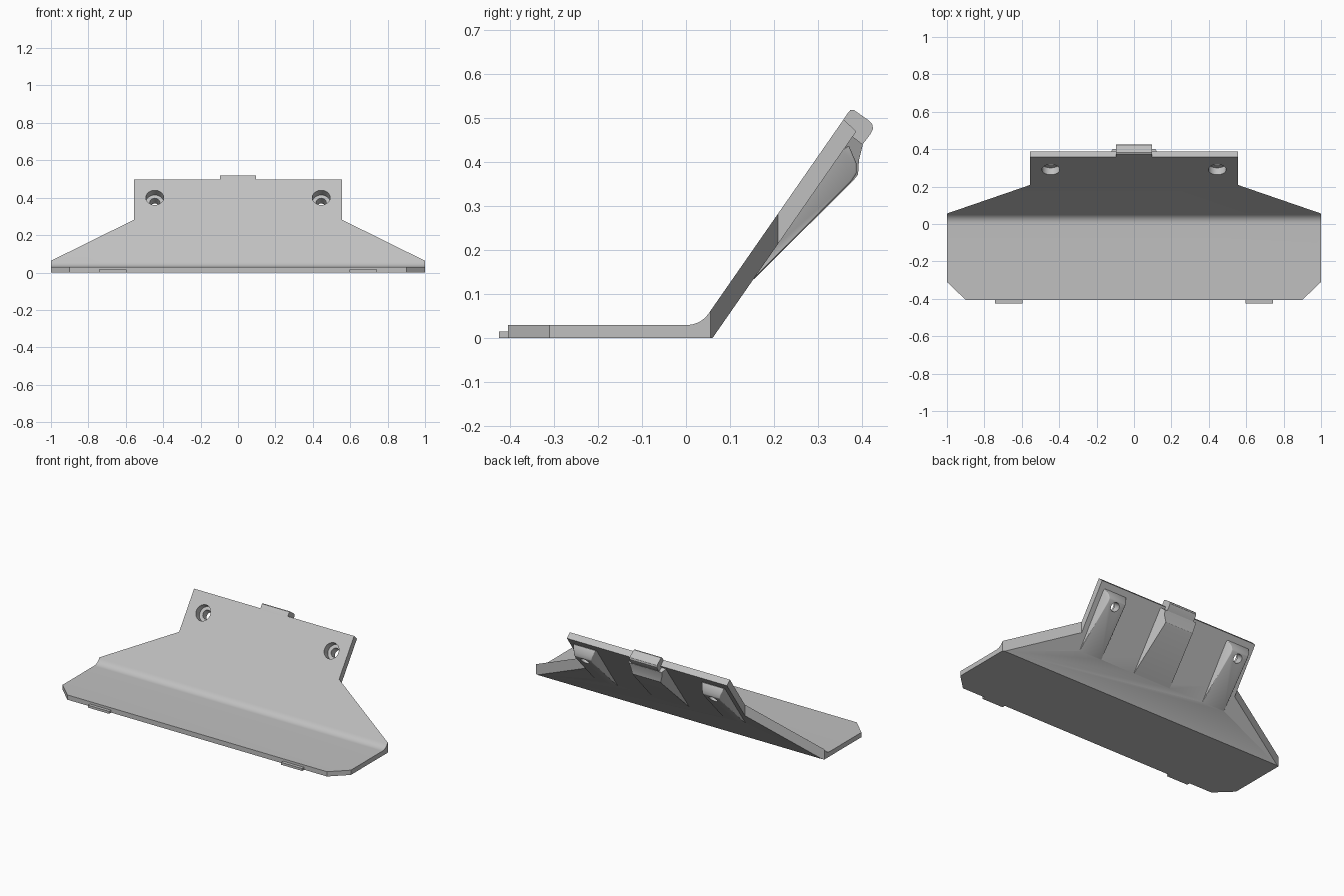
import bpy, bmesh, math
from mathutils import Vector

if "Cube" in bpy.data.objects:
    bpy.data.objects.remove(bpy.data.objects["Cube"], do_unlink=True)

grey = bpy.data.materials.new("light_grey_plastic")
grey.use_nodes = True
COLOUR = (0.53, 0.53, 0.53, 1)
grey.diffuse_color = COLOUR
grey.node_tree.nodes["Principled BSDF"].inputs["Base Color"].default_value = COLOUR

# Slope of the upright plate: direction up it, and normal out of its back
ANGLE = math.atan2(0.82, 0.57)
UP = Vector((0, math.cos(ANGLE), math.sin(ANGLE)))
BACK = Vector((0, math.sin(ANGLE), -math.cos(ANGLE)))
ORIGIN = Vector((0, 0.012, 0))


def loft(name, ring_a, ring_b):
    """Closed solid between two matching rings of points."""
    bm = bmesh.new()
    a = [bm.verts.new(p) for p in ring_a]
    b = [bm.verts.new(p) for p in ring_b]
    bm.faces.new(a)
    bm.faces.new(b)
    for i in range(len(a)):
        j = (i + 1) % len(a)
        bm.faces.new((a[i], a[j], b[j], b[i]))
    bmesh.ops.recalc_face_normals(bm, faces=bm.faces)
    mesh = bpy.data.meshes.new(name)
    bm.to_mesh(mesh)
    bm.free()
    mesh.materials.append(grey)
    ob = bpy.data.objects.new(name, mesh)
    bpy.context.collection.objects.link(ob)
    return ob


def across(name, profile, x, half, taper=0.0):
    """Side profile (y, z) swept over x, narrowing as it leaves the plate's back."""
    def ring(side):
        pts = []
        for y, z in profile:
            depth = (Vector((0, y, z)) - ORIGIN).dot(BACK)
            inset = taper * max(0, depth - 0.04)
            pts.append((x + side * (half - inset), y, z))
        return pts
    return loft(name, ring(-1), ring(1))


def drill(name, x, up, radius, start, end):
    """Round cutter square to the sloping plate."""
    bpy.ops.mesh.primitive_cylinder_add(vertices=40, radius=radius, depth=end - start)
    ob = bpy.context.object
    ob.name = name
    ob.location = ORIGIN + UP * up + BACK * (start + end) / 2 + Vector((x, 0, 0))
    ob.rotation_euler = BACK.to_track_quat('Z', 'Y').to_euler()
    return ob


def combine(target, other, operation):
    """Apply a boolean and drop the helper."""
    mod = target.modifiers.new("join", 'BOOLEAN')
    mod.operation, mod.solver, mod.object = operation, 'EXACT', other
    bpy.ops.object.select_all(action='DESELECT')
    bpy.context.view_layer.objects.active = target
    target.select_set(True)
    bpy.ops.object.modifier_apply(modifier=mod.name)
    bpy.data.objects.remove(other, do_unlink=True)


def soften(ob, width):
    """Round the edges of a rib."""
    mod = ob.modifiers.new("round", 'BEVEL')
    mod.width, mod.segments, mod.limit_method = width, 3, 'ANGLE'
    mod.angle_limit = math.radians(25)
    bpy.context.view_layer.objects.active = ob
    bpy.ops.object.modifier_apply(modifier=mod.name)


# Bent plate: flat base, curved inner corner, sloping upright
p0, p1, p2 = Vector((0, 0.03)), Vector((0.033, 0.03)), Vector((0.052, 0.057))
bend = []
for i in range(11):
    t = i / 10
    bend.append(tuple(p0 * (1 - t) ** 2 + p1 * 2 * t * (1 - t) + p2 * t * t))
side = [(-0.405, 0), (-0.405, 0.03)] + bend + [(0.358, 0.497), (0.387, 0.47), (0.06, 0)]
body = across("bent_plate", side, 0, 1.1)

# Outline from above: clipped front corners, slanted shoulders, narrow top
half = [(0.9, -0.405), (1, -0.31), (1, 0.056), (0.555, 0.209), (0.555, 0.6)]
half[0] = (0.9, -0.405)
outline = [(0.885, -0.42)] + half[1:]
outline += [(-x, y) for x, y in reversed(outline)]
trim = loft("outline_trim", [(x, y, -0.1) for x, y in outline],
            [(x, y, 0.7) for x, y in outline])
combine(body, trim, 'INTERSECT')

# Wedge ribs on the back: centre rib and two screw bosses
centre = across("centre_rib", [(0.14, 0.125), (0.155, 0.135), (0.38, 0.358), (0.391, 0.372),
                (0.393, 0.405), (0.402, 0.44), (0.37, 0.465), (0.35, 0.44)], 0, 0.13, 0.55)
combine(body, centre, 'UNION')
for s in (-1, 1):
    boss = across("screw_boss", [(0.14, 0.125), (0.155, 0.135), (0.375, 0.356),
                  (0.388, 0.375), (0.387, 0.398), (0.37, 0.438), (0.34, 0.42)],
                  s * 0.445, 0.08, 0.4)
    soften(boss, 0.006)
    combine(body, boss, 'UNION')

# Hooked clip at the top
clip = across("top_clip", [(0.3545, 0.492), (0.368, 0.512), (0.374, 0.519), (0.381, 0.519),
              (0.415, 0.495), (0.423, 0.487), (0.425, 0.476), (0.42, 0.465),
              (0.398, 0.436), (0.37, 0.455)], 0, 0.095)
combine(body, clip, 'UNION')

# Counterbored screw holes
for s in (-1, 1):
    combine(body, drill("bore", s * 0.445, 0.488, 0.048, -0.05, 0.045), 'DIFFERENCE')
    combine(body, drill("screw_hole", s * 0.445, 0.488, 0.027, -0.05, 0.2), 'DIFFERENCE')

# Front locating tabs
tabs = []
for s, name in ((-1, "right_tab"), (1, "left_tab")):
    tabs.append(across(name, [(-0.425, 0), (-0.425, 0.015), (-0.4, 0.015), (-0.4, 0)],
                       s * 0.67, 0.073))

bpy.ops.object.select_all(action='DESELECT')
for ob in [body] + tabs:
    ob.select_set(True)
bpy.context.view_layer.objects.active = body
bpy.ops.object.shade_smooth_by_angle(angle=math.radians(28))
